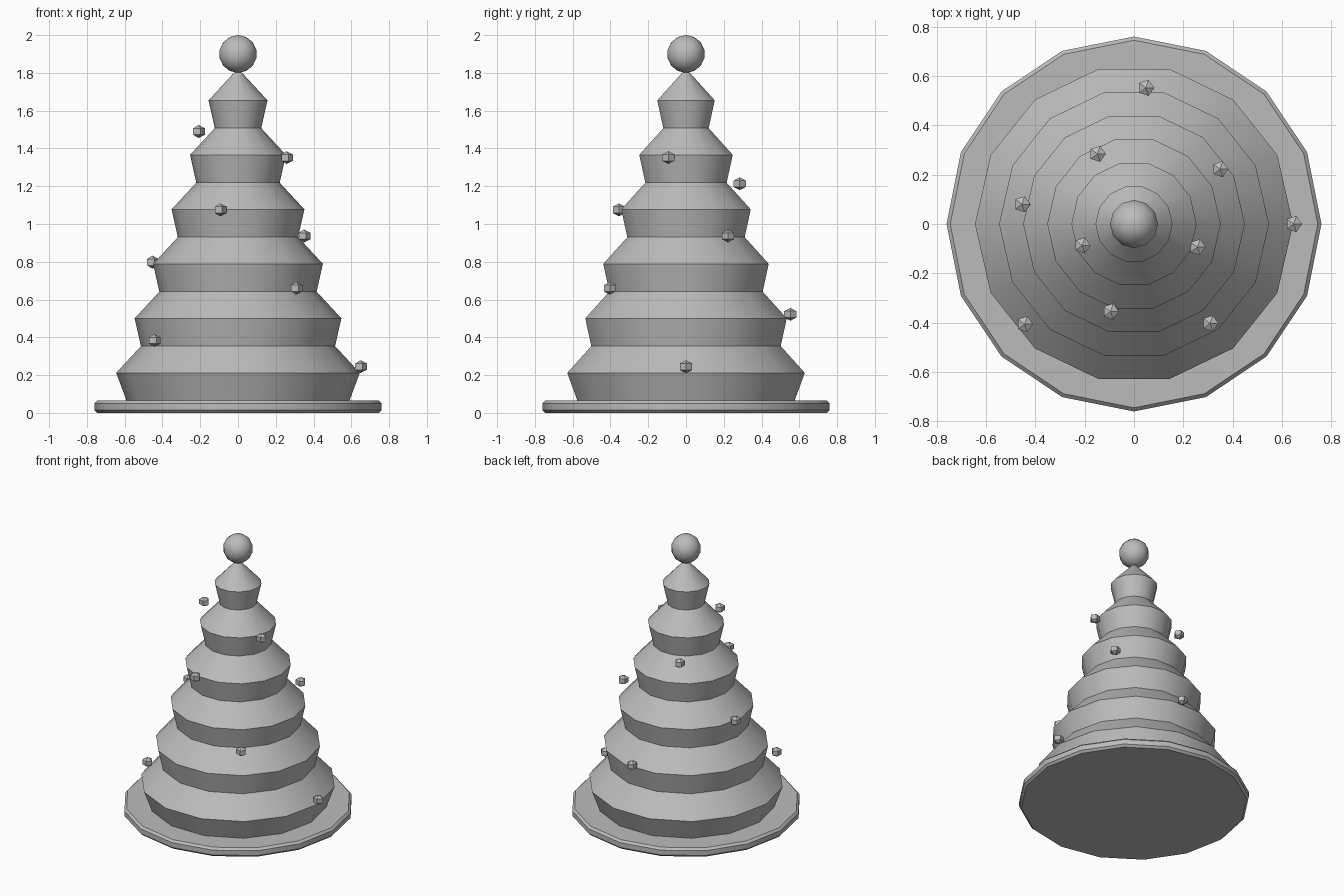
import bpy, math

if "Cube" in bpy.data.objects:
    bpy.data.objects.remove(bpy.data.objects["Cube"])

grey = bpy.data.materials.new("plain grey")
grey.diffuse_color = (0.5, 0.5, 0.5, 1)
grey.use_nodes = True
grey.node_tree.nodes["Principled BSDF"].inputs["Base Color"].default_value = grey.diffuse_color


def lathe(name, profile, sides, loc=(0, 0, 0), smooth=True):
    """Revolve (radius, z) points about z; a radius of 0 becomes a pole."""
    verts, faces, rings = [], [], []
    for r, z in profile:
        n = 1 if r == 0 else sides
        rings.append([len(verts) + i for i in range(n)])
        for i in range(n):
            a = 2 * math.pi * i / sides
            verts.append((r * math.cos(a), r * math.sin(a), z))
    for lo, hi in zip(rings, rings[1:]):
        for i in range(sides):
            j = (i + 1) % sides
            if len(lo) == 1:
                faces.append((lo[0], hi[j], hi[i]))
            elif len(hi) == 1:
                faces.append((lo[i], lo[j], hi[0]))
            else:
                faces.append((lo[i], lo[j], hi[j], hi[i]))
    # Flat caps on open ends
    if len(rings[0]) > 1:
        faces.append(rings[0][::-1])
    if len(rings[-1]) > 1:
        faces.append(rings[-1])
    mesh = bpy.data.meshes.new(name)
    mesh.from_pydata(verts, [], faces)
    mesh.materials.append(grey)
    obj = bpy.data.objects.new(name, mesh)
    bpy.context.collection.objects.link(obj)
    obj.location = loc
    if smooth:
        bpy.ops.object.select_all(action='DESELECT')
        obj.select_set(True)
        bpy.context.view_layer.objects.active = obj
        bpy.ops.object.shade_smooth_by_angle(angle=math.radians(30))
    return obj


# Round base plate with chamfered rims
lathe("base", [(0.745, 0), (0.76, 0.015), (0.76, 0.05), (0.745, 0.065)], 16)

# Six tiers: each flares outwards, then slopes in to the tier above
tiers = []
for i in range(6):
    rim, z = 0.645 - 0.0978 * i, 0.065 + 0.2885 * i
    low = 0.59 if i == 0 else rim - 0.033
    tiers += [(low, z), (rim, z + 0.147)]
tiers.append((0.02, 1.802))
lathe("tiers", tiers, 14)

# Ball on the tip
R, RINGS = 0.1, 7
ball = [(0, -R)]
for k in range(1, RINGS):
    a = math.pi * k / RINGS
    ball.append((R * math.sin(a), -R * math.cos(a)))
ball.append((0, R))
lathe("top_ball", ball, 12, (0, 0, 1.9))

# Small baubles spiralling up by the golden angle
bauble = [(0, -0.034), (0.034, -0.017), (0.034, 0.017), (0, 0.034)]
for i in range(10):
    a, r = -math.radians(137.5) * i, 0.648 - 0.0468 * i
    lathe(f"bauble_{i + 1}", bauble, 5,
          (r * math.cos(a), r * math.sin(a), 0.245 + 0.1383 * i), smooth=False)
